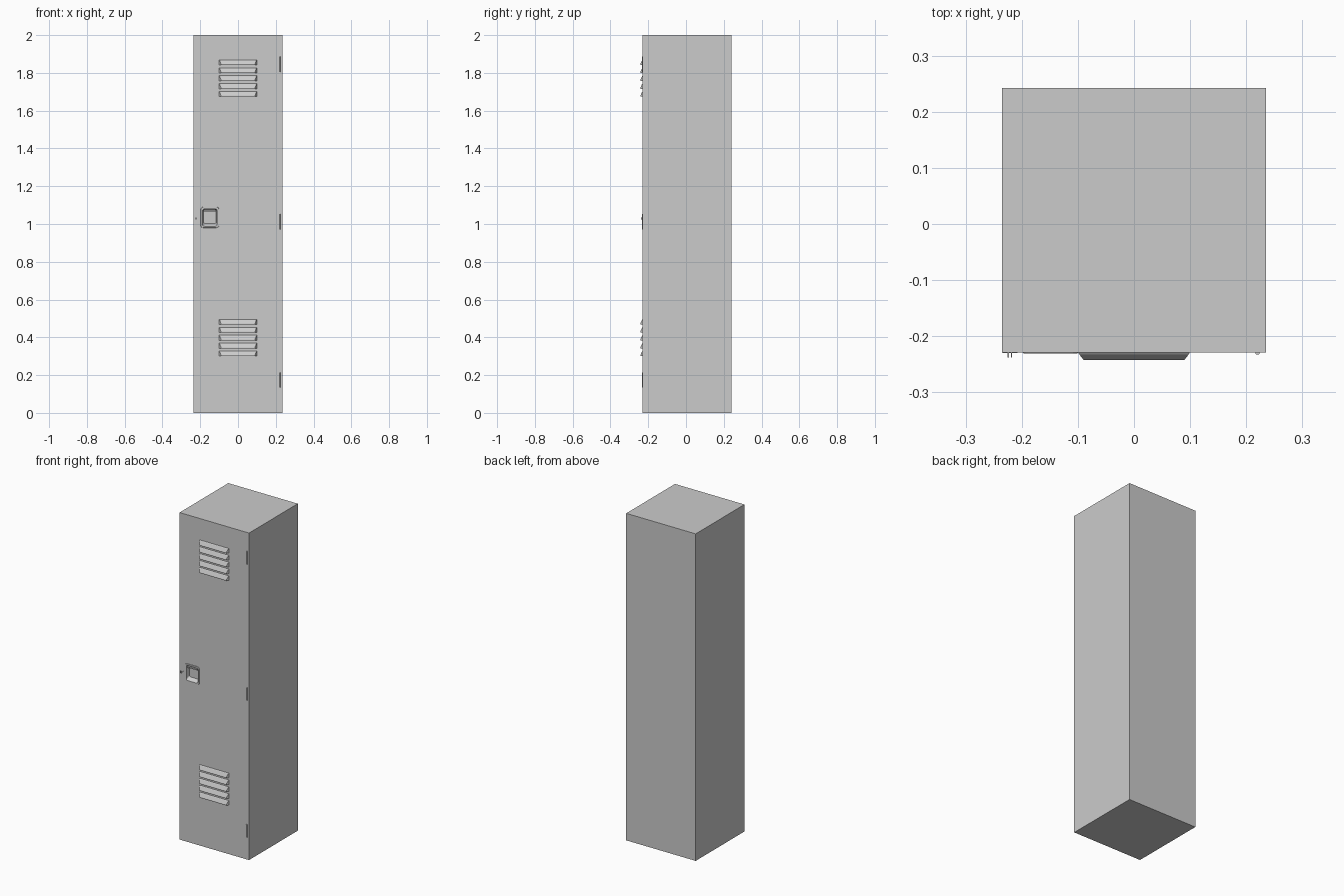
import bpy, bmesh, math
from mathutils import Matrix, Vector

if "Cube" in bpy.data.objects:
    bpy.data.objects.remove(bpy.data.objects["Cube"])

FRONT, BACK, HALF = -0.229, 0.242, 0.235


def finish(name, bm):
    bmesh.ops.recalc_face_normals(bm, faces=bm.faces)
    me = bpy.data.meshes.new(name)
    bm.to_mesh(me)
    bm.free()
    ob = bpy.data.objects.new(name, me)
    bpy.context.collection.objects.link(ob)
    return ob


def box(name, lo, hi):
    lo, hi = Vector(lo), Vector(hi)
    bm = bmesh.new()
    bmesh.ops.create_cube(bm, size=1, matrix=Matrix.Translation((lo + hi) / 2)
                          @ Matrix.Diagonal((*(hi - lo), 1)))
    return finish(name, bm)


def rounded_rect(x0, x1, z0, z1, r, y, n=4):
    pts = []
    for i, (cx, cz) in enumerate([(x1 - r, z1 - r), (x0 + r, z1 - r),
                                  (x0 + r, z0 + r), (x1 - r, z0 + r)]):
        for k in range(n + 1):
            a = math.pi / 2 * (i + k / n)
            pts.append((cx + r * math.cos(a), y, cz + r * math.sin(a)))
    return pts


def loft(name, rings, cap_start=False, cap_end=True):
    bm = bmesh.new()
    loops = [[bm.verts.new(p) for p in ring] for ring in rings]
    n = len(loops[0])
    for a, b in zip(loops, loops[1:]):
        for i in range(n):
            j = (i + 1) % n
            bm.faces.new((a[i], a[j], b[j], b[i]))
    if cap_start:
        bm.faces.new(loops[0])
    if cap_end:
        bm.faces.new(loops[-1])
    return finish(name, bm)


# Locker cabinet with an opening for the handle cup
body = box("locker_body", (-HALF, FRONT, 0), (HALF, BACK, 2))
cutter = box("cup_cutter", (-0.193, FRONT - 0.05, 0.985), (-0.105, FRONT + 0.03, 1.085))
cutter.hide_render = True
mod = body.modifiers.new("cup_opening", 'BOOLEAN')
mod.operation, mod.solver, mod.object = 'DIFFERENCE', 'EXACT', cutter
bpy.context.view_layer.objects.active = body
bpy.ops.object.modifier_apply(modifier=mod.name)
bpy.data.objects.remove(cutter)


# Vent hoods: flush at the top, flaring out to a small lip at the bottom
def louver(name, z_top):
    h = 0.028
    ring = lambda hw, y, z0, z1: [(-hw, y, z0), (hw, y, z0), (hw, y, z1), (-hw, y, z1)]
    loft(name, [ring(0.1, FRONT + 0.001, z_top - h, z_top),
                ring(0.097, FRONT - 0.004, z_top - h, z_top - 0.004),
                ring(0.09, -0.242, z_top - h, z_top - h + 0.005)], True, True)


for label, top in (("upper", 1.87), ("lower", 0.496)):
    for i in range(5):
        louver(f"{label}_vent_{i + 1}", top - i * 0.042)

# Recessed handle cup with raised rim and sloping floor
cup = loft("handle_cup", [
    rounded_rect(-0.198, -0.100, 0.980, 1.090, 0.014, FRONT),
    rounded_rect(-0.197, -0.101, 0.981, 1.089, 0.013, FRONT - 0.002),
    rounded_rect(-0.188, -0.110, 0.988, 1.080, 0.010, FRONT - 0.002),
    rounded_rect(-0.182, -0.116, 1.003, 1.076, 0.008, FRONT + 0.02)])

# Finger pull under the top edge of the cup
box("finger_pull", (-0.182, FRONT, 1.066), (-0.116, FRONT + 0.02, 1.073))

# Padlock hasp: small plate and two prongs
box("hasp_plate", (-0.234, FRONT - 0.001, 1.024), (-0.208, FRONT + 0.001, 1.036))
for i, x in enumerate((-0.224, -0.218)):
    box(f"hasp_prong_{i + 1}", (x - 0.001, FRONT - 0.009, 1.025),
        (x + 0.001, FRONT, 1.035))

# Hinge barrels along the right edge
for i, z in enumerate((0.175, 1.012, 1.846)):
    bm = bmesh.new()
    bmesh.ops.create_cone(bm, cap_ends=True, segments=16, radius1=0.004, radius2=0.004,
                          depth=0.08, matrix=Matrix.Translation((0.22, FRONT, z)))
    hinge = finish(f"hinge_{i + 1}", bm)
    for o in bpy.context.selected_objects:
        o.select_set(False)
    hinge.select_set(True)
    bpy.context.view_layer.objects.active = hinge
    bpy.ops.object.shade_smooth_by_angle()
